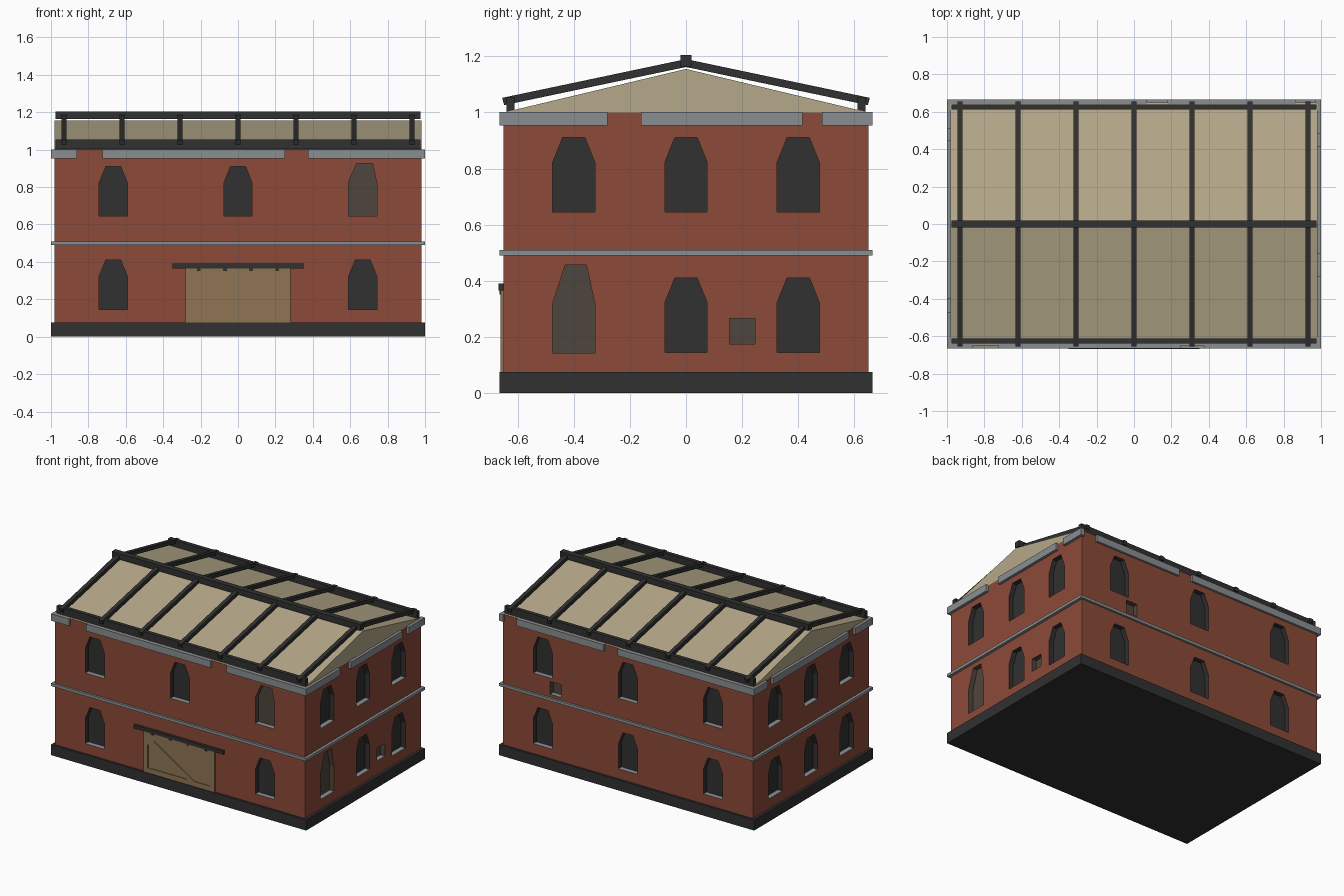
import bpy, bmesh, math
from mathutils import Vector, Matrix

if "Cube" in bpy.data.objects:
    bpy.data.objects.remove(bpy.data.objects["Cube"])


def material(name, rgb):
    m = bpy.data.materials.new(name)
    lin = [c / 12.92 if c <= 0.04045 else ((c + 0.055) / 1.055) ** 2.4 for c in rgb]
    m.diffuse_color = (*lin, 1)
    m.use_nodes = True
    m.node_tree.nodes["Principled BSDF"].inputs["Base Color"].default_value = m.diffuse_color
    return m


BRICK = material("red_brick", (0.55, 0.29, 0.22))
STONE = material("grey_stone", (0.54, 0.56, 0.57))
DARK = material("charcoal", (0.19, 0.19, 0.19))
CREAM = material("cream_roof", (0.71, 0.66, 0.54))
WOOD = material("door_wood", (0.56, 0.46, 0.33))
GLASS = material("dusty_brown", (0.31, 0.27, 0.24))

HX, HY = 0.98, 0.65  # half size of the walls


def finish(name, bm, mats):
    bmesh.ops.recalc_face_normals(bm, faces=bm.faces)
    me = bpy.data.meshes.new(name)
    bm.to_mesh(me)
    bm.free()
    for m in mats:
        me.materials.append(m)
    ob = bpy.data.objects.new(name, me)
    bpy.context.collection.objects.link(ob)
    return ob


def add_box(bm, lo, hi):
    lo, hi = Vector(lo), Vector(hi)
    mat = Matrix.Translation((lo + hi) / 2) @ Matrix.Diagonal((*(hi - lo), 1))
    bmesh.ops.create_cube(bm, size=1, matrix=mat)


def boxes(name, mat, spans):
    bm = bmesh.new()
    for lo, hi in spans:
        add_box(bm, lo, hi)
    return finish(name, bm, [mat])


def add_prism(bm, a, b):
    """Join two matching outlines into a closed prism; returns sides and caps."""
    va, vb = [bm.verts.new(p) for p in a], [bm.verts.new(p) for p in b]
    n = len(va)
    sides = [bm.faces.new((va[i], va[(i + 1) % n], vb[(i + 1) % n], vb[i])) for i in range(n)]
    return sides, bm.faces.new(va), bm.faces.new(vb)


def on_wall(side, u, d, z):
    """Point at u along a wall, d outward from it, at height z."""
    return {"front": (u, -HY - d, z), "back": (u, HY + d, z),
            "right": (HX + d, u, z), "left": (-HX - d, u, z)}[side]


# Openings as (wall, outline, pane slot)
def arch(c, z):
    return [(c - 0.075, z), (c + 0.075, z), (c + 0.075, z + 0.178),
            (c + 0.04, z + 0.265), (c - 0.04, z + 0.265), (c - 0.075, z + 0.178)]


def square(u0, u1, z0, z1):
    return [(u0, z0), (u1, z0), (u1, z1), (u0, z1)]


openings = []
for side, step in (("front", 0.667), ("back", 0.667), ("right", 0.4), ("left", 0.4)):
    for k in (-1, 0, 1):
        for z in (0.145, 0.645):
            if (side, k, z) in (("front", 0, 0.145), ("front", 1, 0.645), ("right", -1, 0.145)):
                continue
            openings.append((side, arch(k * step, z), 2))
# broken windows and wall holes
openings += [
    ("front", [(0.592, 0.645), (0.742, 0.645), (0.742, 0.82), (0.72, 0.925), (0.635, 0.925), (0.592, 0.83)], 3),
    ("right", [(-0.475, 0.143), (-0.325, 0.143), (-0.325, 0.32), (-0.355, 0.457), (-0.43, 0.457), (-0.475, 0.32)], 3),
    ("right", square(0.155, 0.245, 0.175, 0.265), 3),
    ("back", square(0.52, 0.61, 0.53, 0.62), 3),
]

# Brick walls with recessed openings cut in
bm = bmesh.new()
add_box(bm, (-HX, -HY, 0.02), (HX, HY, 1.0))
walls = finish("brick_walls", bm, [BRICK, STONE, DARK, GLASS])
bm = bmesh.new()
for side, outline, slot in openings:
    low = min(z for u, z in outline)
    inner = [on_wall(side, u, -0.035, z) for u, z in outline]
    outer = [on_wall(side, u, 0.03, z) for u, z in outline]
    sides, pane, cap = add_prism(bm, inner, outer)
    pane.material_index = slot
    for f in sides:  # stone sill, dark or dusty reveals
        is_sill = all(abs(v.co.z - low) < 1e-4 for v in f.verts)
        f.material_index = 1 if is_sill else slot
cutter = finish("window_cutter", bm, [BRICK, STONE, DARK, GLASS])
cutter.hide_render = True
mod = walls.modifiers.new("openings", "BOOLEAN")
mod.operation, mod.solver, mod.object = "DIFFERENCE", "EXACT", cutter
bpy.context.view_layer.objects.active = walls
bpy.ops.object.modifier_apply(modifier=mod.name)
bpy.data.objects.remove(cutter)

# Plinth and middle band
boxes("base_plinth", DARK, [((-1, -0.665, 0), (1, 0.665, 0.075))])
boxes("middle_band", STONE, [((-1, -0.665, 0.49), (1, 0.665, 0.51))])

# Broken cornice: stone runs between the gaps
runs = {
    "front": [(-HX, -0.86), (-0.725, 0.25), (0.375, HX)],
    "back": [(-HX, 0.07), (0.18, 0.865)],
    "right": [(-0.665, -0.28), (-0.16, 0.415), (0.485, 0.665)],
    "left": [(-0.665, -0.47), (-0.40, 0.45), (0.51, 0.665)],
}
for side, spans in runs.items():
    depth = 0.015 if side in ("front", "back") else 0.02
    bm = bmesh.new()
    for a, b in spans:
        quad = [(a, 0.953), (b, 0.953), (b, 1.002), (a, 1.002)]
        add_prism(bm, [on_wall(side, u, -0.01, z) for u, z in quad],
                  [on_wall(side, u, depth, z) for u, z in quad])
    finish("cornice_" + side, bm, [STONE])

# Gabled roof
bm = bmesh.new()
gable = [(-HY, 1.0), (HY, 1.0), (0, 1.155)]
add_prism(bm, [(-HX, y, z) for y, z in gable], [(HX, y, z) for y, z in gable])
finish("gable_roof", bm, [CREAM])

# Roof timbers: ridge, eaves and rafters
boxes("ridge_beam", DARK, [((-0.975, -0.02, 1.163), (0.975, 0.02, 1.205))])
boxes("eave_beams", DARK, [((-0.975, s * 0.625 - 0.014, 1.0), (0.975, s * 0.625 + 0.014, 1.055))
                           for s in (-1, 1)])
bm = bmesh.new()
for i in range(-3, 4):
    for s in (-1, 1):
        prof = [(0, 1.162), (0, 1.19), (0.655, 1.052), (0.648, 1.026)]
        x = i * 0.31
        add_prism(bm, [(x - 0.014, s * y, z) for y, z in prof],
                  [(x + 0.014, s * y, z) for y, z in prof])
finish("rafters", bm, [DARK])

# Sliding door with frame and diagonal brace
boxes("door_panel", WOOD, [((-0.28, -0.655, 0.075), (0.28, -0.64, 0.368))])
bm = bmesh.new()
for lo, hi in [((-0.28, 0.31), (0.28, 0.368)), ((-0.28, 0.075), (0.28, 0.11)),
               ((-0.28, 0.11), (-0.245, 0.31)), ((0.245, 0.11), (0.28, 0.31))]:
    add_box(bm, (lo[0], -0.661, lo[1]), (hi[0], -0.65, hi[1]))
brace = [(-0.245, 0.31), (-0.245, 0.275), (0.06, 0.11), (0.12, 0.11), (-0.2, 0.31)]
add_prism(bm, [(x, -0.65, z) for x, z in brace], [(x, -0.661, z) for x, z in brace])
finish("door_frame", bm, [WOOD])

# Door rail and hangers
boxes("door_rail", DARK, [((-0.35, -0.668, 0.365), (0.35, -0.64, 0.39))])
boxes("door_hangers", DARK, [((x - 0.01, -0.665, 0.352), (x + 0.01, -0.65, 0.368))
                             for x in (-0.21, -0.07, 0.07, 0.21)])
